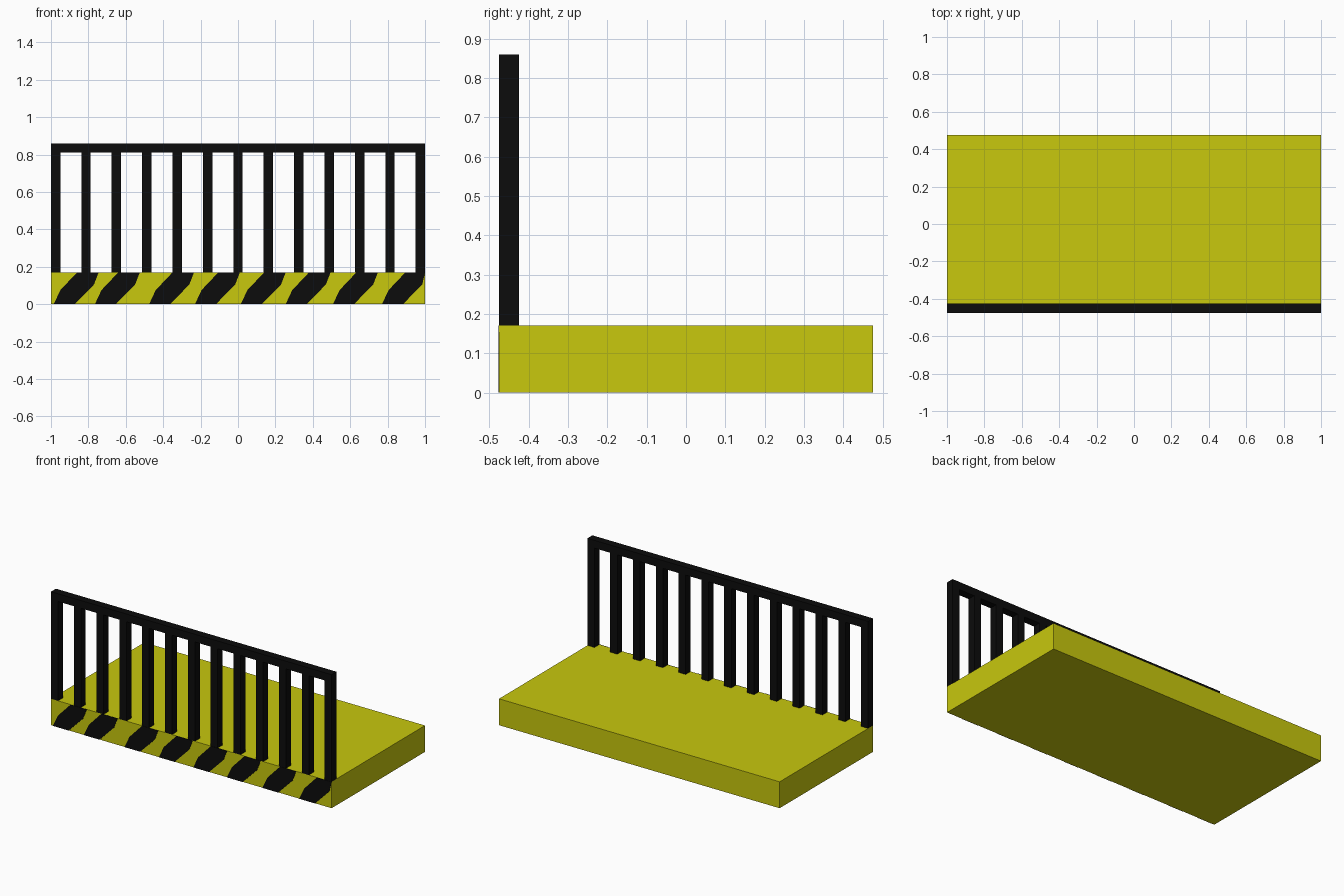
import bpy, bmesh

if "Cube" in bpy.data.objects:
    bpy.data.objects.remove(bpy.data.objects["Cube"])


def material(name, colour):
    m = bpy.data.materials.new(name)
    m.diffuse_color = (*colour, 1)
    m.use_nodes = True
    m.node_tree.nodes["Principled BSDF"].inputs["Base Color"].default_value = m.diffuse_color
    return m


yellow = material("safety_yellow", (0.58, 0.58, 0.004))
black = material("matte_black", (0.0035, 0.0035, 0.0035))


def finish(name, bm, mat):
    mesh = bpy.data.meshes.new(name)
    bmesh.ops.recalc_face_normals(bm, faces=bm.faces)
    bm.to_mesh(mesh)
    bm.free()
    mesh.materials.append(mat)
    ob = bpy.data.objects.new(name, mesh)
    bpy.context.collection.objects.link(ob)
    return ob


def box(name, x0, x1, y0, y1, z0, z1, mat):
    bm = bmesh.new()
    bmesh.ops.create_cube(bm, size=1)
    for v in bm.verts:
        v.co = (x1 if v.co.x > 0 else x0,
                y1 if v.co.y > 0 else y0,
                z1 if v.co.z > 0 else z0)
    return finish(name, bm, mat)


FRONT, BACK, DECK, TOP, BAR = -0.475, 0.475, 0.17, 0.86, 0.05

# Platform slab
box("platform", -1, 1, FRONT, BACK, 0, DECK, yellow)

# Railing: top rail and thirteen evenly spaced posts
box("top_rail", -1, 1, FRONT, FRONT + BAR, TOP - BAR, TOP, black)
POSTS = 13
for i in range(POSTS):
    x = -1 + i * (2 - BAR) / (POSTS - 1)
    box(f"post_{i + 1}", x, x + BAR, FRONT, FRONT + BAR, DECK, TOP - BAR, black)

# Slanted hazard stripes on the front edge, as thin plates
shape = [(0, 0), (0.112, 0), (0.215, 0.105), (0.24, DECK), (0.125, DECK), (0.035, 0.075)]
starts = [-0.985, -0.765, -0.475, -0.23, 0.015, 0.255, 0.508, 0.77]
for i, s in enumerate(starts):
    bm = bmesh.new()
    face = bm.faces.new([bm.verts.new((min(s + x, 1), FRONT - 0.002, z)) for x, z in shape])
    ext = bmesh.ops.extrude_face_region(bm, geom=[face])
    for v in ext["geom"]:
        if isinstance(v, bmesh.types.BMVert):
            v.co.y += 0.004
    finish(f"hazard_stripe_{i + 1}", bm, black)
